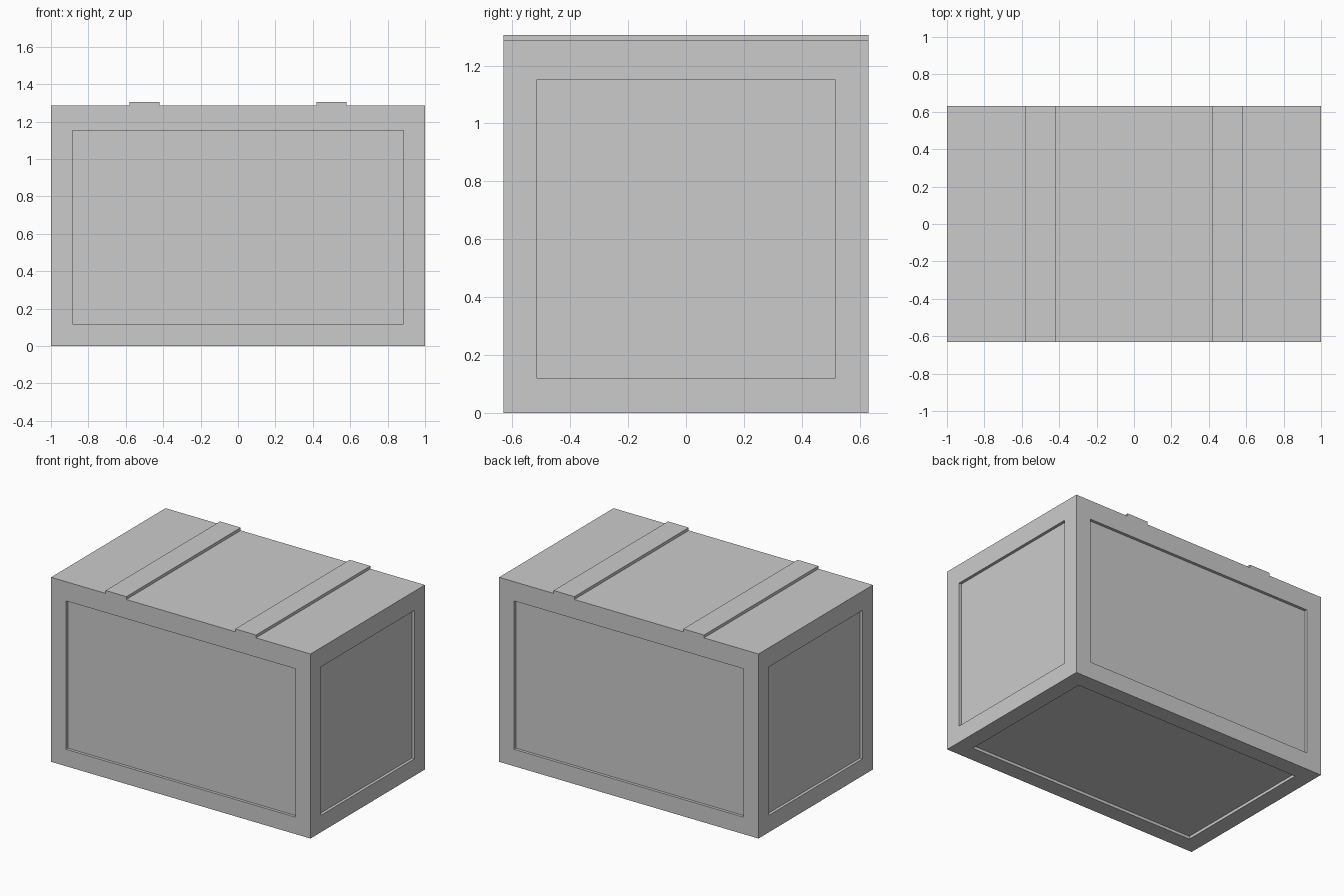
import bpy, bmesh
from mathutils import Matrix, Vector

if "Cube" in bpy.data.objects:
    bpy.data.objects.remove(bpy.data.objects["Cube"])

W, D, H = 1.0, 0.63, 1.286       # half width, half depth, height
STRAP_TOP = 1.306
MARGIN, DEPTH = 0.115, 0.02      # panel border and recess depth
Z0, Z1 = 0.118, 1.152            # panel bottom and top


def make_object(name, bm):
    bmesh.ops.recalc_face_normals(bm, faces=bm.faces)
    mesh = bpy.data.meshes.new(name)
    bm.to_mesh(mesh)
    bm.free()
    obj = bpy.data.objects.new(name, mesh)
    bpy.context.collection.objects.link(obj)
    return obj


def add_box(bm, centre, size):
    bmesh.ops.create_cube(bm, size=1.0, matrix=Matrix.Translation(centre)
                          @ Matrix.Diagonal((*size, 1.0)))


# Crate body: front profile with two raised straps, extruded front to back
profile = [(-W, 0), (W, 0), (W, H)]
for x in (0.5, -0.5):
    profile += [(x + 0.08, H), (x + 0.08, STRAP_TOP),
                (x - 0.08, STRAP_TOP), (x - 0.08, H)]
profile.append((-W, H))

bm = bmesh.new()
face = bm.faces.new([bm.verts.new((x, -D, z)) for x, z in profile])
ext = bmesh.ops.extrude_face_region(bm, geom=[face], use_keep_orig=True)
bmesh.ops.translate(bm, vec=Vector((0, 2 * D, 0)),
                    verts=[g for g in ext["geom"] if isinstance(g, bmesh.types.BMVert)])
crate = make_object("crate_body", bm)

# Recessed panels on the four sides and the underside
bm = bmesh.new()
px, py = 2 * (W - MARGIN), 2 * (D - MARGIN)
zc, pz = (Z0 + Z1) / 2, Z1 - Z0
for s in (-1, 1):
    add_box(bm, (0, s * D, zc), (px, 2 * DEPTH, pz))
    add_box(bm, (s * W, 0, zc), (2 * DEPTH, py, pz))
add_box(bm, (0, 0, 0), (px, py, 2 * DEPTH))
cutter = make_object("panel_cutter", bm)
cutter.hide_render = True
cutter.display_type = 'WIRE'

cut = crate.modifiers.new("panels", 'BOOLEAN')
cut.operation = 'DIFFERENCE'
cut.solver = 'EXACT'
cut.object = cutter

# Apply the cut and drop the helper
bpy.context.view_layer.objects.active = crate
crate.select_set(True)
bpy.ops.object.modifier_apply(modifier=cut.name)
bpy.data.objects.remove(cutter, do_unlink=True)
